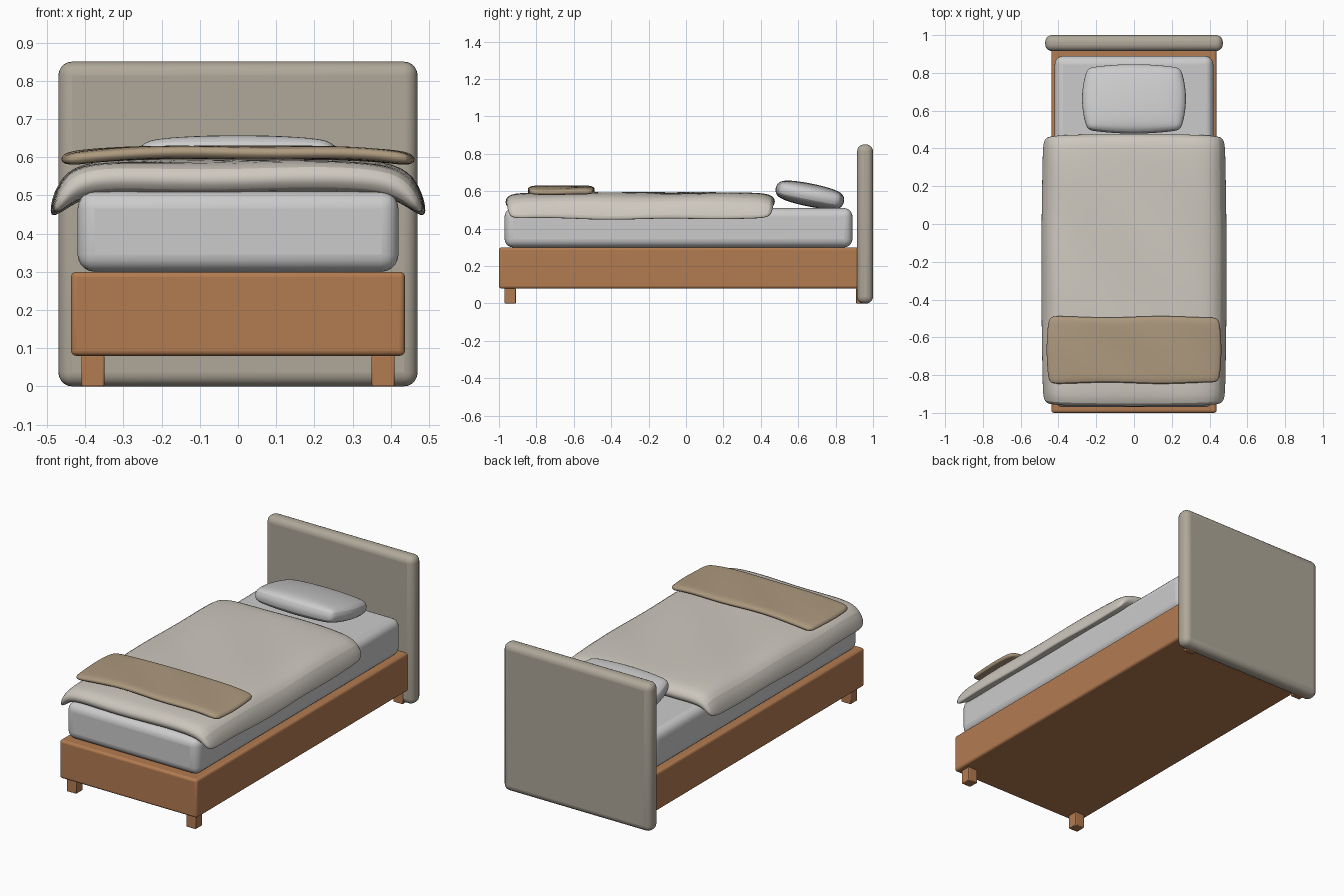
import bpy
from math import sin, cos, sqrt

if "Cube" in bpy.data.objects:
    bpy.data.objects.remove(bpy.data.objects["Cube"])


def material(name, rgb):
    m = bpy.data.materials.new(name)
    m.diffuse_color = (*rgb, 1)
    m.use_nodes = True
    m.node_tree.nodes["Principled BSDF"].inputs["Base Color"].default_value = m.diffuse_color
    return m


wood = material("wood", (0.45, 0.20, 0.083))
upholstery = material("upholstery", (0.43, 0.39, 0.32))
linen = material("linen", (0.62, 0.58, 0.52))
wool = material("wool", (0.42, 0.32, 0.21))


def finish(ob, mat):
    bpy.context.view_layer.objects.active = ob
    bpy.ops.object.select_all(action='DESELECT')
    ob.select_set(True)
    if mat:
        ob.data.materials.append(mat)
    bpy.ops.object.shade_smooth_by_angle()
    return ob


def box(name, lo, hi, bevel, mat=None, segments=4):
    """Rounded box between two corners."""
    bpy.ops.mesh.primitive_cube_add(size=1, location=[(a + b) / 2 for a, b in zip(lo, hi)])
    ob = bpy.context.object
    ob.name = name
    ob.scale = [b - a for a, b in zip(lo, hi)]
    bpy.ops.object.transform_apply(location=False, rotation=False, scale=True)
    mod = ob.modifiers.new("round", 'BEVEL')
    mod.width, mod.segments = bevel, segments
    return finish(ob, mat)


def slab(name, us, vs, fn, mat=None):
    """Closed soft slab: fn(u, v, side) gives the point, side = 1 top, -1 bottom."""
    nu, nv = len(us), len(vs)
    n = nu * nv
    verts = [fn(u, v, s) for s in (1, -1) for v in vs for u in us]
    faces = []
    for j in range(nv - 1):
        for i in range(nu - 1):
            a = j * nu + i
            q = (a, a + 1, a + nu + 1, a + nu)
            faces += [q, tuple(k + n for k in reversed(q))]
    rim = [i for i in range(nu)] + [j * nu + nu - 1 for j in range(1, nv)]
    rim += [n - 1 - i for i in range(1, nu)] + [j * nu for j in range(nv - 2, 0, -1)]
    for a, b in zip(rim, rim[1:] + rim[:1]):
        faces.append((b, a, a + n, b + n))
    me = bpy.data.meshes.new(name)
    me.from_pydata(verts, [], faces)
    ob = bpy.data.objects.new(name, me)
    bpy.context.collection.objects.link(ob)
    mod = ob.modifiers.new("soft", 'SUBSURF')
    mod.levels = mod.render_levels = 2
    return finish(ob, mat)


def steps(count):
    return [-1 + 2 * i / count for i in range(count + 1)]


# Frame, headboard, legs and mattress
box("bed_base", (-0.437, -1, 0.08), (0.437, 0.998, 0.30), 0.014, wood)
box("headboard", (-0.47, 0.915, 0), (0.47, 1, 0.85), 0.036, upholstery, 5)
for sx, side in ((-1, "left"), (1, "right")):
    for sy, end in ((-1, "front"), (1, "back")):
        x, y = 0.38 * sx, 0.94 * sy
        box(f"{end}_{side}_leg", (x - 0.03, y - 0.03, 0), (x + 0.03, y + 0.03, 0.082), 0.004, wood, 2)
box("mattress", (-0.42, -0.97, 0.30), (0.42, 0.89, 0.51), 0.045, None, 5)


# Pillow, tilted with its front edge raised
def pillow(u, v, s):
    x = 0.248 * u * (1 + 0.12 * (1 - v * v))
    y = 0.168 * v * (1 + 0.12 * (1 - u * u))
    z = s * (0.033 + 0.029 * sqrt((1 - u * u) * (1 - v * v)))
    a = -0.2
    return (x, 0.662 + y * cos(a) - z * sin(a), 0.58 + y * sin(a) + z * cos(a))


slab("pillow", steps(10), steps(8), pillow)


# Duvet: half cross-section of the top and underside, draped over the sides
TOP = [(0, 0.592), (0.13, 0.593), (0.26, 0.593), (0.385, 0.588), (0.458, 0.558), (0.488, 0.465)]
UNDER = [(0, 0.505), (0.13, 0.505), (0.26, 0.505), (0.38, 0.502), (0.43, 0.480), (0.472, 0.452)]


def duvet(u, v, s):
    x, z = (TOP if s > 0 else UNDER)[abs(u)]
    k = abs(u) / 5
    x *= 1 + 0.02 * (1 - v * v) * k
    z += 0.004 * sin(7 * v + 1.3 * u) - 0.008 * (1 - v * v) * k ** 4
    z -= 0.010 * v ** 8 * (s > 0)
    y = -0.245 + v * (0.725 - 0.022 * k ** 3)
    return (x if u > 0 else -x, y, z)


slab("duvet", range(-5, 6), steps(12), duvet, linen)


# Folded throw blanket across the foot end
def throw(u, v, s):
    x = 0.452 * u * (1 + 0.03 * (1 - v * v))
    y = -0.667 + v * (0.178 + 0.004 * sin(5 * u))
    z = 0.612 + s * 0.017 - 0.018 * u ** 4 + 0.002 * sin(6 * u + 3 * v)
    return (x, y, z)


slab("throw_blanket", steps(14), steps(6), throw, wool)
